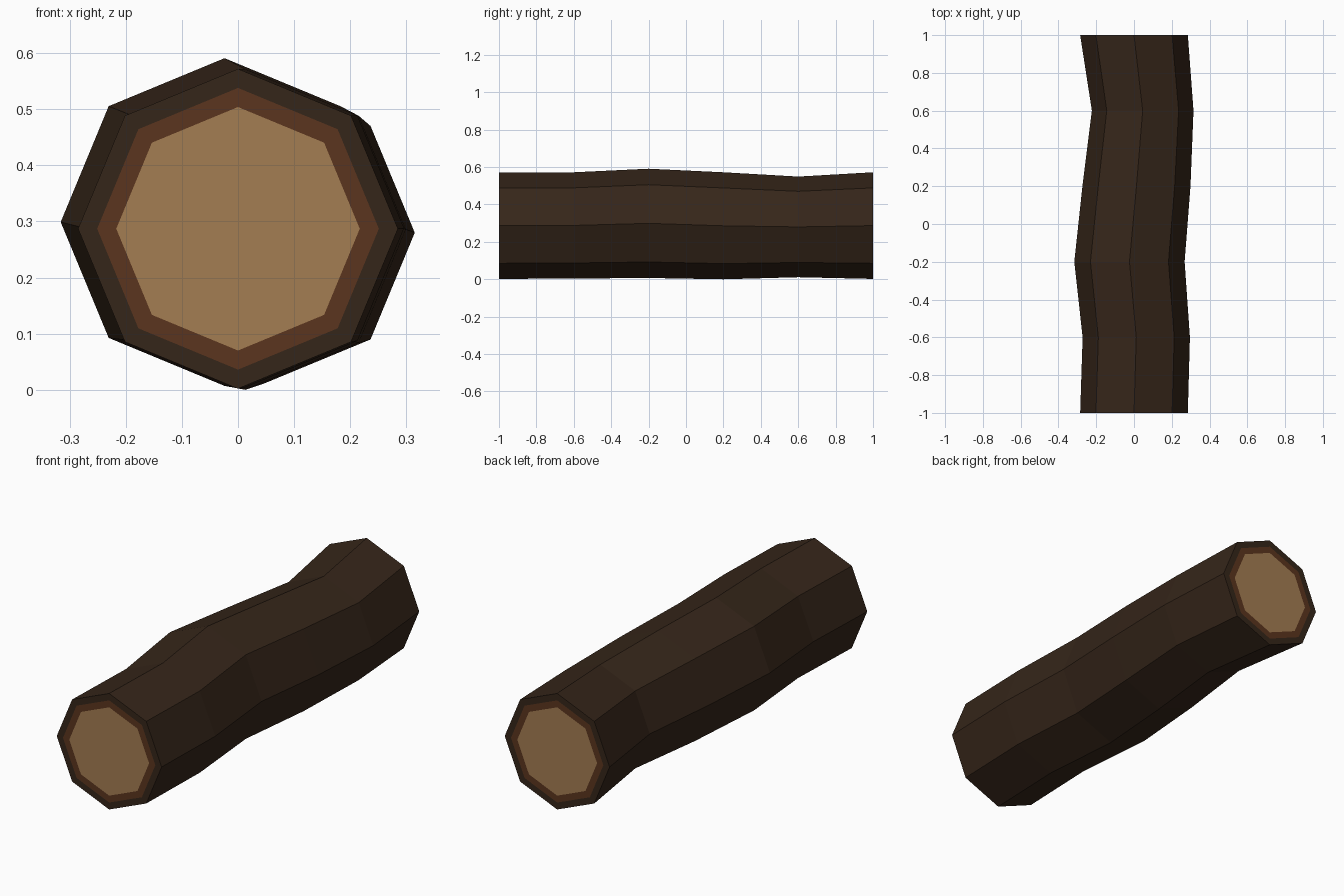
import bpy, bmesh, math

if "Cube" in bpy.data.objects:
    bpy.data.objects.remove(bpy.data.objects["Cube"])

SIDES = 8


def material(name, rgb):
    m = bpy.data.materials.new(name)
    m.diffuse_color = (*rgb, 1)
    m.use_nodes = True
    m.node_tree.nodes["Principled BSDF"].inputs["Base Color"].default_value = m.diffuse_color
    return m


def ring(bm, x, y, z, r):
    return [bm.verts.new((x + r * math.sin(i * math.tau / SIDES), y,
                          z + r * math.cos(i * math.tau / SIDES))) for i in range(SIDES)]


def bridge(bm, a, b):
    for i in range(SIDES):
        j = (i + 1) % SIDES
        bm.faces.new((a[i], a[j], b[j], b[i]))


def finish(bm, name, mat):
    me = bpy.data.meshes.new(name)
    bm.to_mesh(me)
    bm.free()
    me.materials.append(mat)
    bpy.context.collection.objects.link(bpy.data.objects.new(name, me))


bark = material("bark", (0.036, 0.019, 0.010))
inner_bark = material("inner_bark", (0.105, 0.036, 0.013))
wood = material("wood", (0.37, 0.205, 0.085))

CZ, R_BARK, R_INNER, R_WOOD = 0.287, 0.285, 0.251, 0.217

# Crooked bark tube: x, y, z, radius of each ring, with a rim folded in at both ends
sections = [(0, -1, CZ, R_INNER), (0, -1, CZ, R_BARK),
            (0.012, -0.6, 0.288, 0.284), (-0.024, -0.2, 0.299, 0.292),
            (0.013, 0.2, 0.286, 0.286), (0.046, 0.6, 0.280, 0.269),
            (0, 1, CZ, R_BARK), (0, 1, CZ, R_INNER)]
bm = bmesh.new()
rings = [ring(bm, *s) for s in sections]
for a, b in zip(rings, rings[1:]):
    bridge(bm, b, a)
bmesh.ops.recalc_face_normals(bm, faces=bm.faces)
# Tube is open, so make sure its sides face outward
side = max(bm.faces, key=lambda f: f.calc_center_median().z)
if side.normal.z < 0:
    bmesh.ops.reverse_faces(bm, faces=bm.faces)
finish(bm, "bark", bark)

# Cut ends: inner bark band and pale wood disc
for label, y in (("front", -1), ("back", 1)):
    bm = bmesh.new()
    outer, inner = ring(bm, 0, y, CZ, R_INNER), ring(bm, 0, y, CZ, R_WOOD)
    bridge(bm, outer, inner) if y < 0 else bridge(bm, inner, outer)
    bm.normal_update()
    for f in bm.faces:
        if f.normal.y * y < 0:
            f.normal_flip()
    finish(bm, label + "_inner_bark", inner_bark)

    bm = bmesh.new()
    f = bm.faces.new(ring(bm, 0, y, CZ, R_WOOD))
    f.normal_update()
    if f.normal.y * y < 0:
        f.normal_flip()
    finish(bm, label + "_wood", wood)
